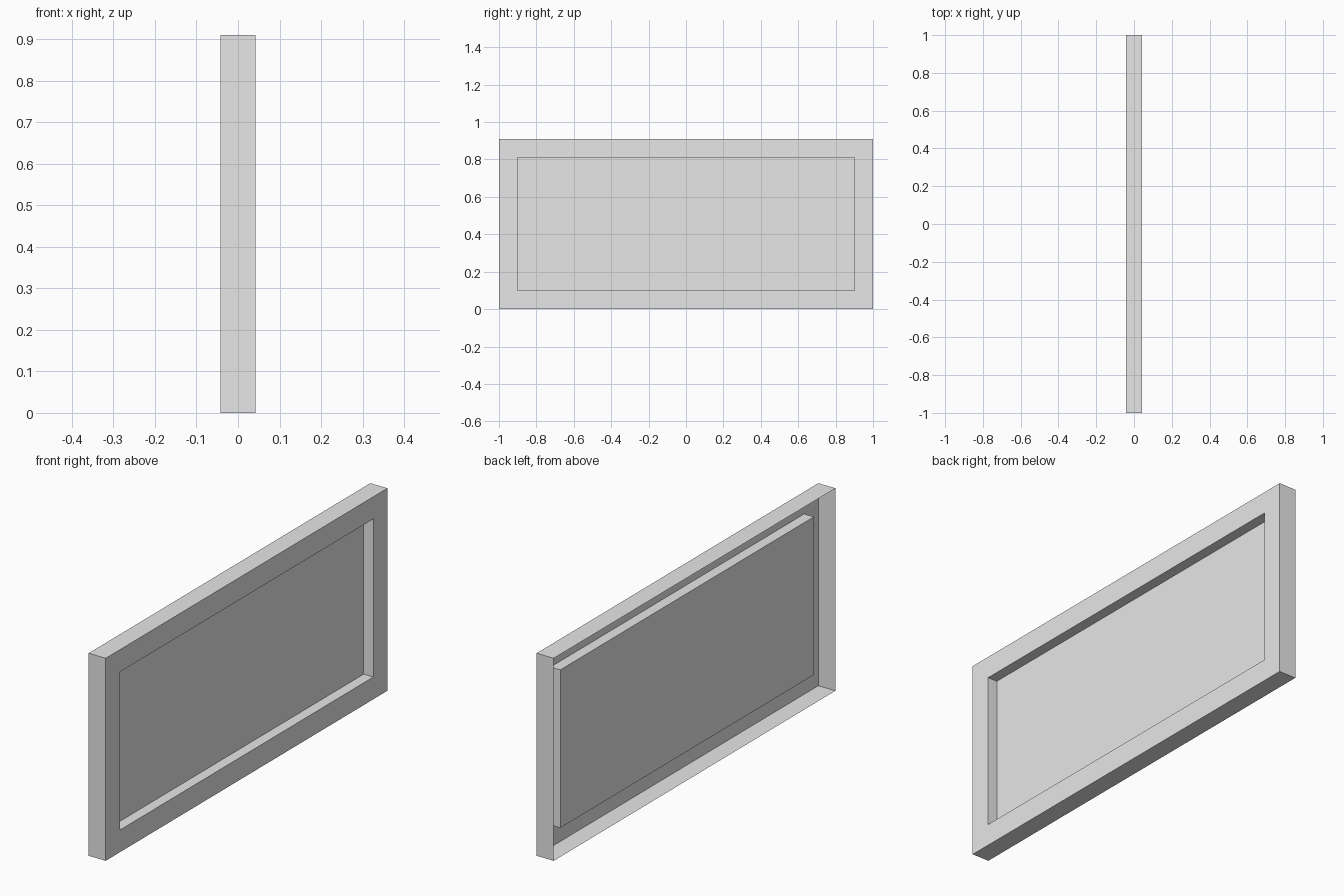
import bpy
import bmesh
from mathutils import Matrix, Vector

default = bpy.data.objects.get("Cube")
if default:
    bpy.data.objects.remove(default, do_unlink=True)

THICK, LENGTH, HEIGHT = 0.085, 2.0, 0.91
BORDER, RECESS = 0.1, 0.048

# One plain grey
grey = bpy.data.materials.new("plain_grey")
grey.use_nodes = True
colour = (0.8, 0.8, 0.8, 1)
grey.diffuse_color = colour
grey.node_tree.nodes["Principled BSDF"].inputs["Base Color"].default_value = colour

# Slab standing on the ground
bm = bmesh.new()
place = Matrix.Translation((0, 0, HEIGHT / 2)) @ Matrix.Diagonal((THICK, LENGTH, HEIGHT, 1))
bmesh.ops.create_cube(bm, size=1, matrix=place)
bm.normal_update()
front = next(f for f in bm.faces if f.normal.x > 0.9)
back = next(f for f in bm.faces if f.normal.x < -0.9)

# Open back, leaving a thin shell
bmesh.ops.delete(bm, geom=[back], context='FACES_ONLY')

# Flat border around a panel, then push the panel in to form a tray
bmesh.ops.inset_individual(bm, faces=[front], thickness=BORDER, use_even_offset=True)
tray = bmesh.ops.extrude_discrete_faces(bm, faces=[front])["faces"][0]
bmesh.ops.translate(bm, verts=tray.verts, vec=Vector((-RECESS, 0, 0)))
bm.normal_update()

mesh = bpy.data.meshes.new("recessed_panel")
bm.to_mesh(mesh)
bm.free()
mesh.materials.append(grey)
panel = bpy.data.objects.new("recessed_panel", mesh)
bpy.context.scene.collection.objects.link(panel)
